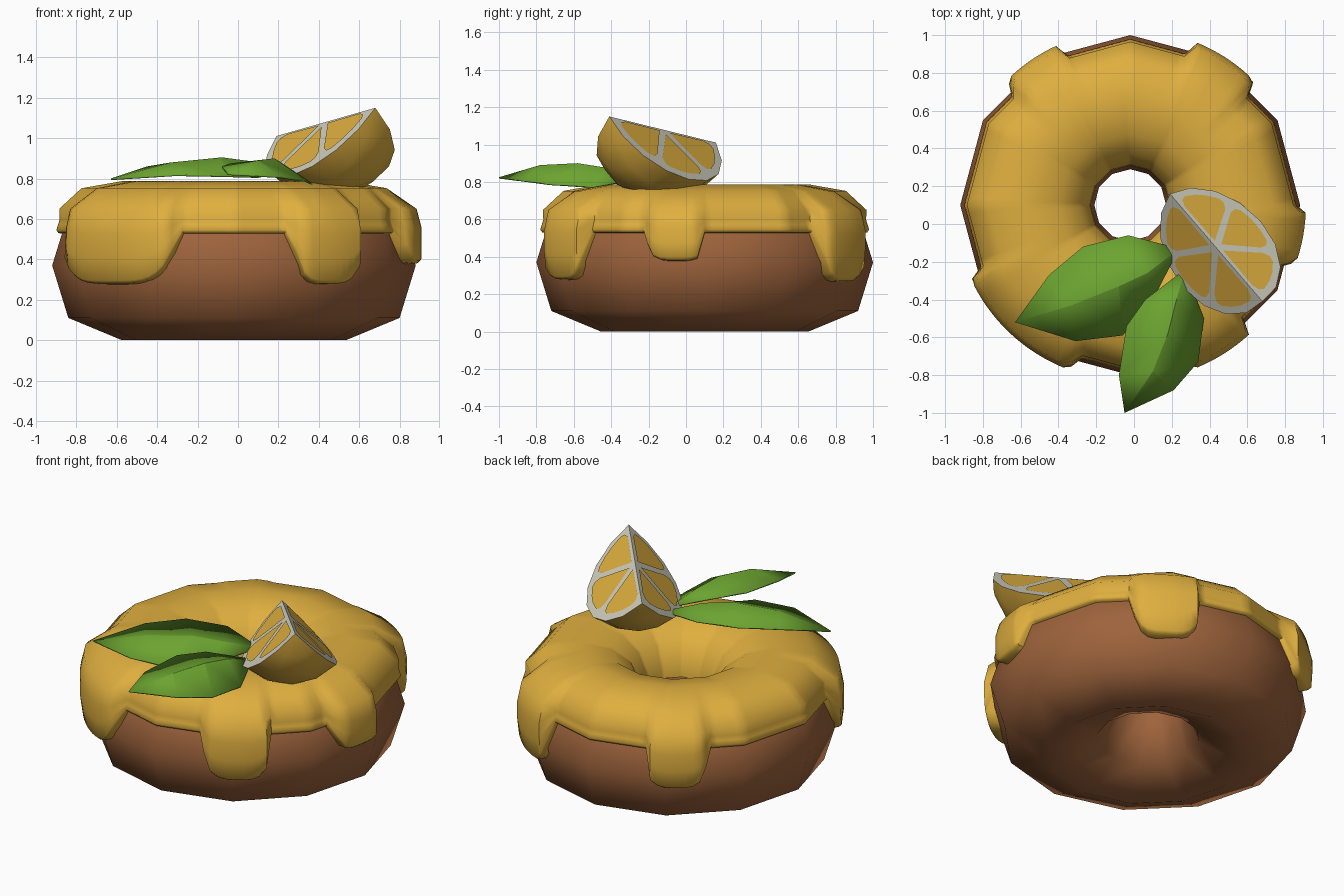
import bpy, bmesh, math
from mathutils import Vector

if "Cube" in bpy.data.objects:
    bpy.data.objects.remove(bpy.data.objects["Cube"])


def material(name, rgb):
    m = bpy.data.materials.new(name)
    m.diffuse_color = (*rgb, 1)
    m.use_nodes = True
    m.node_tree.nodes["Principled BSDF"].inputs["Base Color"].default_value = m.diffuse_color
    return m


DOUGH = material("baked_brown", (0.34, 0.125, 0.045))
YELLOW = material("lemon_yellow", (0.74, 0.43, 0.05))
PITH = material("pith_white", (0.62, 0.61, 0.51))
GREEN = material("leaf_green", (0.15, 0.37, 0.03))


def make(name, verts, faces, mats, smooth=None, indices=None, recalc=True):
    me = bpy.data.meshes.new(name)
    me.from_pydata([tuple(v) for v in verts], [], faces)
    for m in mats:
        me.materials.append(m)
    if indices:
        for p, i in zip(me.polygons, indices):
            p.material_index = i
    if recalc:
        bm = bmesh.new()
        bm.from_mesh(me)
        bmesh.ops.remove_doubles(bm, verts=bm.verts, dist=1e-5)
        bmesh.ops.recalc_face_normals(bm, faces=bm.faces)
        bm.to_mesh(me)
        bm.free()
    ob = bpy.data.objects.new(name, me)
    bpy.context.collection.objects.link(ob)
    if smooth:
        bpy.ops.object.select_all(action='DESELECT')
        ob.select_set(True)
        bpy.context.view_layer.objects.active = ob
        bpy.ops.object.shade_smooth_by_angle(angle=math.radians(smooth))
    return ob


def ring_faces(cols, rows, close_rows):
    last = rows if close_rows else rows - 1
    return [(i * rows + j, i * rows + (j + 1) % rows,
             ((i + 1) % cols) * rows + (j + 1) % rows, ((i + 1) % cols) * rows + j)
            for i in range(cols) for j in range(last)]


CX, CY = -0.02, 0.1


def polar(deg, r, z):
    a = math.radians(deg)
    return (CX + r * math.cos(a), CY + r * math.sin(a), z)


# Dough ring: twelve sides around, eight-sided section
section = [(.19, .37), (.29, .11), (.555, 0), (.82, .11),
           (.90, .37), (.82, .63), (.555, .74), (.29, .63)]
make("dough_ring", [polar(i * 30, r, z) for i in range(12) for r, z in section],
     ring_faces(12, 8, True), [DOUGH], 80)

# Glaze with drips: (centre angle, half width, bottom height)
drips = [(227, 24, .28), (302, 12.5, .28), (350.5, 11, .38), (57, 13, .27), (124, 11.5, .32)]


def drip_at(deg):
    for c, half, low in drips:
        u = abs(deg - c) / half
        if u < 1:
            return (1 - u ** 4) ** 0.5, low
    return 0.0, .53


def dough_radius(z):
    return .90 - .08 * abs(z - .37) / .26


def glaze_column(deg):
    pf = math.cos(math.radians(15)) / math.cos(math.radians(deg % 30 - 15))
    f, low = drip_at(deg)
    w = min(1, 1.5 * f)
    edge = .53 + (low - .53) * f
    pts = [(.245 * pf, .48), (.21 * pf, .49), (.215 * pf, .55), (.27 * pf, .67),
           (.38 * pf, .75), (.555 * pf, .787), (.755 * pf + .01 * w, .752)]

    def outer(z):
        plain = (dough_radius(z) + .033) * pf
        thick = .93 - max(0, .40 - z) * .15
        return plain * (1 - w) + thick * w
    pts.append(((.865 * pf) * (1 - w) + .905 * w, .65))
    for k in (.3, .65, 1):
        z = .62 + (edge + .015 - .62) * k
        pts.append((outer(z), z))
    pts.append((outer(edge) - .015, edge))
    pts.append((dough_radius(edge) * pf - .02, edge - .005))
    return pts


COLS = 144
columns = [glaze_column(i * 2.5) for i in range(COLS)]
make("glaze", [polar(i * 2.5, r, z) for i, col in enumerate(columns) for r, z in col],
     ring_faces(COLS, len(columns[0]), True), [YELLOW], 60)

# Citrus wedge: a quarter ball with its ridge uppermost
A, B = Vector((.19, .16, 1.01)), Vector((.68, -.41, 1.15))
M, U = (A + B) / 2, (B - A).normalized()
RAD = (B - A).length / 2
SIDE = U.cross(Vector((0, 0, -1))).normalized()
if SIDE.x < 0:
    SIDE = -SIDE
DOWN = U.cross(SIDE).normalized()
if DOWN.z > 0:
    DOWN = -DOWN


def wedge_point(r, t, phi):
    return M + r * (math.cos(t) * U + math.sin(t) * (math.cos(phi) * DOWN + math.sin(phi) * SIDE))


NT, NP = 8, 4
verts = [wedge_point(RAD, math.pi * i / NT, math.pi / 4 * (2 * j / NP - 1))
         for i in range(NT + 1) for j in range(NP + 1)]
W = NP + 1
faces = []
for i in range(NT):
    for j in range(NP):
        a, b = i * W + j, (i + 1) * W + j
        if i == 0:
            faces.append((0, b, b + 1))
        elif i == NT - 1:
            faces.append((a, NT * W, a + 1))
        else:
            faces.append((a, b, b + 1, a + 1))
peel_count = len(faces)
for j in (0, NP):
    faces.append(tuple([0] + [i * W + j for i in range(1, NT)] + [NT * W]))
used = sorted({v for f in faces for v in f})
remap = {v: k for k, v in enumerate(used)}
make("citrus_wedge", [verts[v] for v in used], [tuple(remap[v] for v in f) for f in faces],
     [YELLOW, PITH], 40, [0] * peel_count + [1, 1])

# Pulp segments: three thin plates on each cut face
pv, pfaces = [], []
for s in (-1, 1):
    phi = s * math.pi / 4
    n = s * (math.cos(phi) * SIDE - math.sin(phi) * DOWN)
    for k in range(3):
        a0, a1 = k * math.pi / 3, (k + 1) * math.pi / 3
        outline = [(.04, (a0 + a1) / 2), (.28, a0 + .06), (.32, a0 + .11)]
        outline += [(.335, a0 + .2 + (a1 - a0 - .4) * q / 3) for q in range(4)]
        outline += [(.32, a1 - .11), (.28, a1 - .06)]
        pts = [wedge_point(r, t, phi) + n * .005 for r, t in outline]
        if (pts[1] - pts[0]).cross(pts[-1] - pts[0]).dot(n) < 0:
            pts.reverse()
        pfaces.append(tuple(range(len(pv), len(pv) + len(pts))))
        pv += pts
make("pulp_segments", pv, pfaces, [YELLOW], recalc=False)


# Leaves: tip, rows of (left edge, midrib, right edge), base
def leaf(name, tip, rows, base):
    v = [tip] + [p for row in rows for p in row] + [base]
    end = len(v) - 1
    f = [(0, 2, 1), (0, 3, 2)]
    for i in range(len(rows) - 1):
        for j in (1, 2):
            a = i * 3 + j
            f.append((a, a + 1, a + 4, a + 3))
    f += [(end - 3, end - 2, end), (end - 2, end - 1, end)]
    ob = make(name, v, f, [GREEN], 12)
    if sum(p.normal.z for p in ob.data.polygons) < 0:
        ob.data.flip_normals()
    mod = ob.modifiers.new("thickness", 'SOLIDIFY')
    mod.thickness = .008
    mod.offset = -1


leaf("left_leaf", (-.63, -.52, .80),
     [((-.45, -.27, .86), (-.33, -.43, .88), (-.31, -.62, .82)),
      ((-.27, -.12, .88), (-.08, -.33, .905), (-.06, -.59, .815)),
      ((-.03, -.06, .875), (.07, -.26, .885), (.10, -.40, .81))],
     (.24, -.13, .84))
leaf("front_leaf", (-.05, -1.0, .825),
     [((-.08, -.80, .86), (.10, -.78, .89), (.21, -.88, .81)),
      ((-.04, -.54, .875), (.18, -.58, .90), (.34, -.73, .79)),
      ((.06, -.40, .87), (.22, -.42, .875), (.37, -.50, .775))],
     (.27, -.24, .82))
